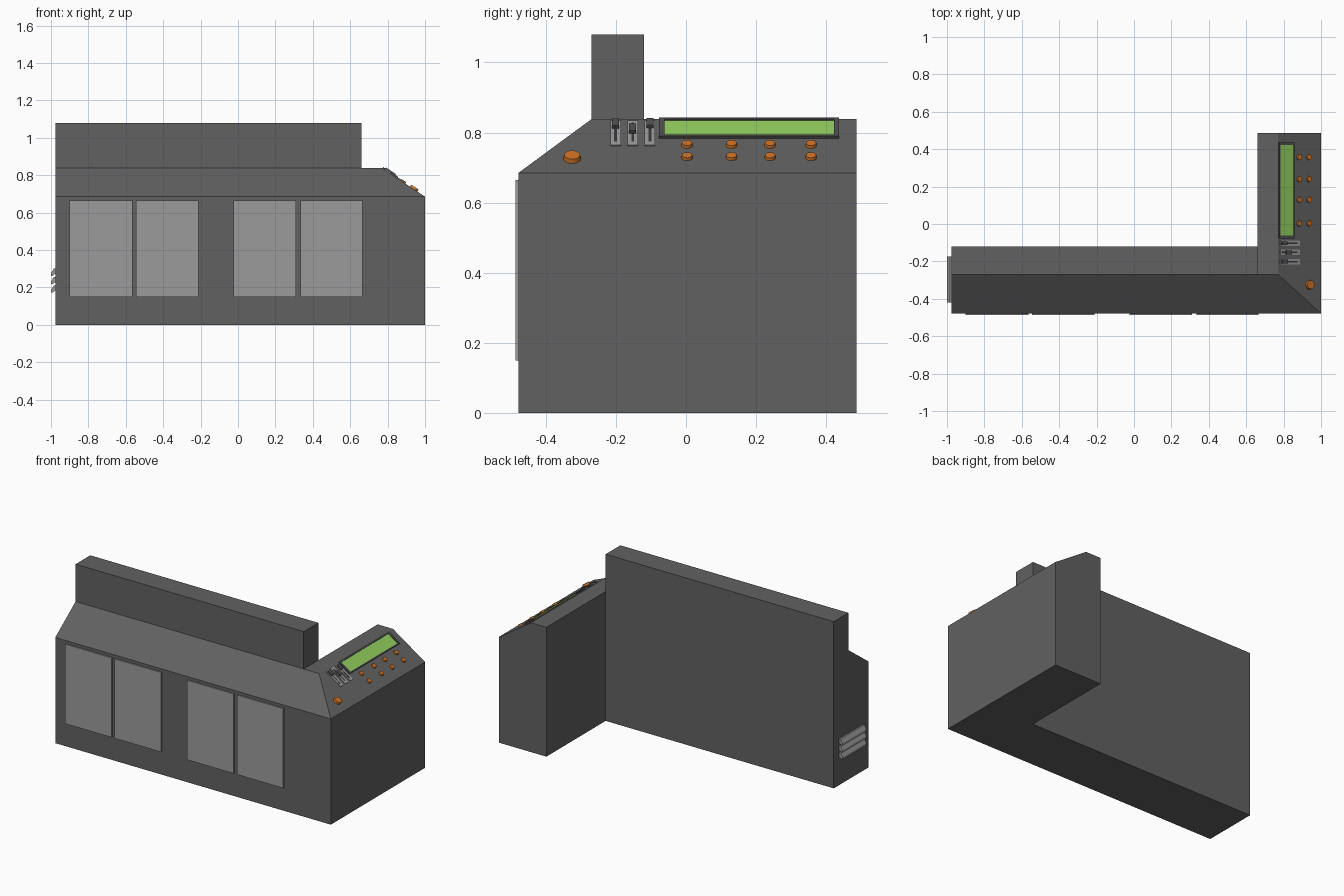
import bpy, bmesh
from math import hypot
from mathutils import Matrix, Vector

if "Cube" in bpy.data.objects:
    bpy.data.objects.remove(bpy.data.objects["Cube"], do_unlink=True)


def material(name, r, g, b):
    m = bpy.data.materials.new(name)
    m.use_nodes = True
    m.diffuse_color = (r, g, b, 1)
    m.node_tree.nodes["Principled BSDF"].inputs["Base Color"].default_value = (r, g, b, 1)
    return m


BODY = material("dark grey", 0.12, 0.12, 0.12)
LIGHT = material("light grey", 0.33, 0.33, 0.33)
TRIM = material("trim grey", 0.08, 0.08, 0.08)
DARK = material("charcoal", 0.04, 0.04, 0.04)
GREEN = material("screen green", 0.29, 0.62, 0.11)
ORANGE = material("button orange", 0.62, 0.17, 0.02)


def finish(name, bm, mat, matrix=Matrix()):
    bmesh.ops.recalc_face_normals(bm, faces=bm.faces)
    me = bpy.data.meshes.new(name)
    bm.to_mesh(me)
    bm.free()
    me.materials.append(mat)
    ob = bpy.data.objects.new(name, me)
    ob.matrix_world = matrix
    bpy.context.collection.objects.link(ob)
    return ob


def box(name, lo, hi, mat, matrix=Matrix()):
    bm = bmesh.new()
    lo, hi = Vector(lo), Vector(hi)
    size = Matrix.Diagonal((*(hi - lo), 1))
    bmesh.ops.create_cube(bm, size=1, matrix=Matrix.Translation((lo + hi) / 2) @ size)
    return finish(name, bm, mat, matrix)


def button(name, u, y, radius, height, matrix):
    bm = bmesh.new()
    bmesh.ops.create_cone(bm, cap_ends=True, segments=20, radius1=radius, radius2=radius * 0.9,
                          depth=height, matrix=Matrix.Translation((u, y, height / 2)))
    return finish(name, bm, ORANGE, matrix)


# Main dimensions
LEFT, RIGHT, INNER, RIDGE = -0.975, 1.0, 0.66, 0.77
FRONT, STEP, WALL_BACK, BACK = -0.478, -0.27, -0.12, 0.487
SHOULDER, DECK, TOP = 0.685, 0.838, 1.08


# L-shaped counter body with mitred sloping deck and raised rear wall
def outline(right, front):
    return [(LEFT, front), (INNER, front), (right, front), (right, BACK),
            (INNER, BACK), (INNER, WALL_BACK), (LEFT, WALL_BACK)]


bm = bmesh.new()
rings = [[bm.verts.new((x, y, z)) for x, y in outline(r, f)]
         for r, f, z in ((RIGHT, FRONT, 0), (RIGHT, FRONT, SHOULDER), (RIDGE, STEP, DECK))]
bm.faces.new(rings[0])
for a, b in zip(rings, rings[1:]):
    for i in range(len(a)):
        j = (i + 1) % len(a)
        bm.faces.new((a[i], a[j], b[j], b[i]))
deck = rings[2]
bm.faces.new(deck[1:6])
wall = bm.faces.new((deck[0], deck[1], deck[5], deck[6]))
bmesh.ops.recalc_face_normals(bm, faces=bm.faces)
grown = bmesh.ops.extrude_face_region(bm, geom=[wall])["geom"]
bmesh.ops.translate(bm, vec=(0, 0, TOP - DECK),
                    verts=[g for g in grown if isinstance(g, bmesh.types.BMVert)])
if wall.is_valid:
    bmesh.ops.delete(bm, geom=[wall], context='FACES_ONLY')
bmesh.ops.dissolve_limit(bm, angle_limit=0.01, verts=bm.verts, edges=bm.edges)
finish("counter_body", bm, BODY)

# Front door panels
for i, (x0, x1) in enumerate(((-0.9, -0.565), (-0.545, -0.21), (-0.025, 0.31), (0.333, 0.665))):
    box(f"front_door_{i + 1}", (x0, FRONT - 0.009, 0.15), (x1, FRONT, 0.665), LIGHT)

# Louvred vent on the end wall
for i in range(3):
    z = 0.172 + 0.045 * i
    profile = [(LEFT, z + 0.012), (LEFT, z + 0.038), (-0.985, z + 0.038),
               (-1.0, z + 0.014), (-1.0, z), (-0.992, z)]
    bm = bmesh.new()
    face = bm.faces.new([bm.verts.new((x, -0.42, zz)) for x, zz in profile])
    ext = bmesh.ops.extrude_face_region(bm, geom=[face], use_keep_orig=True)["geom"]
    bmesh.ops.translate(bm, vec=(0, 0.245, 0),
                        verts=[g for g in ext if isinstance(g, bmesh.types.BMVert)])
    finish(f"vent_slat_{i + 1}", bm, LIGHT)

# Local frame of the sloping control panel: x down the slope, z outward
run, drop = RIGHT - RIDGE, DECK - SHOULDER
length = hypot(run, drop)
c, s = run / length, drop / length
PANEL = Matrix(((c, 0, s, RIDGE), (0, 1, 0, 0), (-s, 0, c, DECK), (0, 0, 0, 1)))

# Screen and its bezel
u0, u1, y0, y1 = 0.012, 0.092, -0.062, 0.422
box("screen", (u0, y0, 0), (u1, y1, 0.004), GREEN, PANEL)
for name, lo, hi in (("top", (u0 - 0.009, y0), (u0, y1)),
                     ("bottom", (u1, y0), (u1 + 0.007, y1)),
                     ("front", (u0 - 0.009, y0 - 0.015), (u1 + 0.007, y0)),
                     ("back", (u0 - 0.009, y1), (u1 + 0.007, y1 + 0.015))):
    box(f"screen_bezel_{name}", (*lo, 0), (*hi, 0.008), TRIM, PANEL)

# Push buttons in two rows, and one large button
for row, u in enumerate((0.135, 0.198)):
    for col, y in enumerate((0.003, 0.13, 0.24, 0.357)):
        button(f"button_{row + 1}_{col + 1}", u, y, 0.016, 0.009, PANEL)
button("large_button", 0.203, -0.325, 0.025, 0.013, PANEL)

# Slider levers
for i, (y, u) in enumerate(((-0.201, 0.036), (-0.152, 0.062), (-0.103, 0.034))):
    box(f"slider_plate_{i + 1}", (0.012, y - 0.015, 0), (0.138, y + 0.015, 0.004), LIGHT, PANEL)
    box(f"slider_slot_{i + 1}", (0.024, y - 0.004, 0.003), (0.122, y + 0.004, 0.005), DARK, PANEL)
    box(f"slider_knob_{i + 1}", (u - 0.018, y - 0.01, 0.004), (u + 0.018, y + 0.01, 0.014), TRIM, PANEL)
